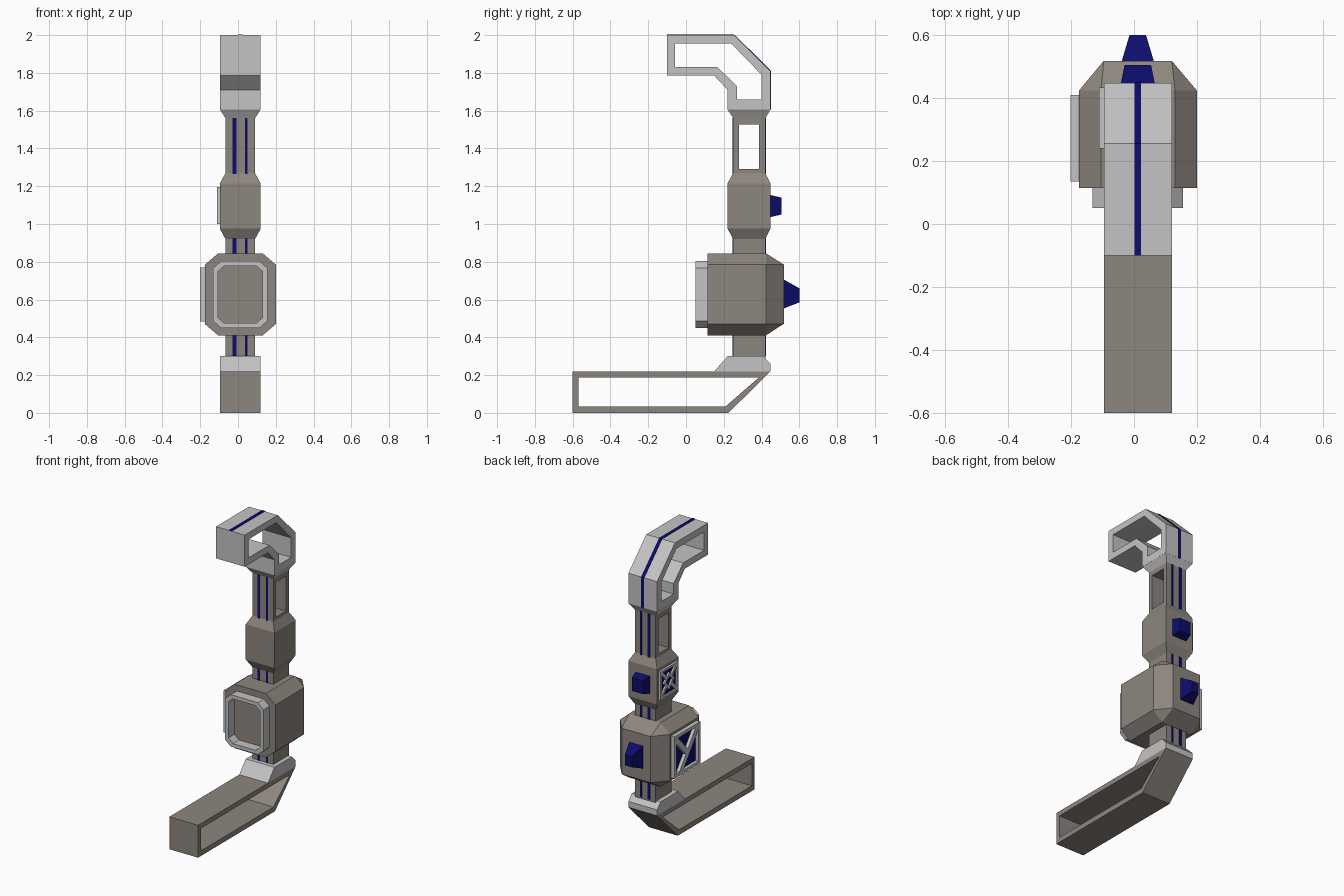
import bpy, bmesh, math
from mathutils import Vector

if "Cube" in bpy.data.objects:
    bpy.data.objects.remove(bpy.data.objects["Cube"], do_unlink=True)


def material(name, rgb):
    m = bpy.data.materials.new(name)
    m.use_nodes = True
    m.diffuse_color = (*rgb, 1)
    m.node_tree.nodes["Principled BSDF"].inputs["Base Color"].default_value = (*rgb, 1)
    return m


TAN = material("warm grey", (0.27, 0.24, 0.21))
GREY = material("light grey", (0.55, 0.55, 0.55))
BLUE = material("navy blue", (0.004, 0.004, 0.15))

MID = 0.012                      # centre line of the limb in x
ARM = (MID - 0.108, MID + 0.108)  # wide parts
POST = (MID - 0.078, MID + 0.078)  # narrow column
COL_Y = (0.25, 0.42)
WIDE_Y = (0.22, 0.447)


def finish(name, bm, mat):
    bmesh.ops.recalc_face_normals(bm, faces=bm.faces[:])
    me = bpy.data.meshes.new(name)
    bm.to_mesh(me)
    bm.free()
    me.materials.append(mat)
    ob = bpy.data.objects.new(name, me)
    bpy.context.collection.objects.link(ob)
    return ob


def place(axis, u, v, w):
    return (w, u, v) if axis == "x" else (u, w, v) if axis == "y" else (u, v, w)


def rect(u, v):
    return [(u[0], v[0]), (u[1], v[0]), (u[1], v[1]), (u[0], v[1])]


def octagon(u, v, cu, cv):
    return [(u[0] + cu, v[0]), (u[1] - cu, v[0]), (u[1], v[0] + cv), (u[1], v[1] - cv),
            (u[1] - cu, v[1]), (u[0] + cu, v[1]), (u[0], v[1] - cv), (u[0], v[0] + cv)]


def hull(name, axis, sections, mat):
    """Convex solid through outlines at given positions along an axis."""
    bm = bmesh.new()
    for w, outline in sections:
        for u, v in outline:
            bm.verts.new(place(axis, u, v, w))
    bmesh.ops.convex_hull(bm, input=bm.verts[:])
    bmesh.ops.dissolve_limit(bm, angle_limit=math.radians(1), verts=bm.verts[:], edges=bm.edges[:])
    return finish(name, bm, mat)


def box(name, x, y, z, mat):
    return hull(name, "z", [(z[0], rect(x, y)), (z[1], rect(x, y))], mat)


def ring(name, axis, outer, inner, span, mat):
    """Extruded frame between two outlines with matching corners."""
    bm = bmesh.new()
    loops = [[bm.verts.new(place(axis, u, v, w)) for u, v in pts]
             for pts, w in ((outer, span[0]), (outer, span[1]), (inner, span[1]), (inner, span[0]))]
    n = len(outer)
    for k in range(4):
        a, b = loops[k], loops[(k + 1) % 4]
        for i in range(n):
            j = (i + 1) % n
            bm.faces.new((a[i], a[j], b[j], b[i]))
    return finish(name, bm, mat)


def bar(name, p, q, width, span, mat):
    """Straight lattice bar lying in a side plane."""
    p, q = Vector(p), Vector(q)
    d = (q - p).normalized()
    side = Vector((-d.y, d.x)) * width / 2
    pts = [p + side, p - side, q - side, q + side]
    return hull(name, "x", [(span[0], pts), (span[1], pts)], mat)


# Foot frame and ankle
ring("foot_frame", "x", [(-0.6, 0), (0.225, 0), (0.447, 0.22), (-0.6, 0.22)],
     [(-0.57, 0.035), (0.21, 0.035), (0.385, 0.187), (-0.57, 0.187)], ARM, TAN)
ankle = [(0.15, 0.22), (0.447, 0.22), (0.447, 0.26), (0.41, 0.3), (0.22, 0.3)]
hull("ankle", "x", [(w, ankle) for w in ARM], GREY)

# Column with an open window at its top
box("column", POST, COL_Y, (0.29, 1.26), TAN)
ring("column_window", "x", rect(COL_Y, (1.26, 1.56)), rect((0.28, 0.387), (1.29, 1.527)), POST, TAN)
for x, half in ((-0.018, 0.01), (0.044, 0.007)):
    for label, y in (("front", COL_Y[0]), ("back", COL_Y[1])):
        box(label + "_column_stripe", (x - half, x + half), (y - 0.003, y + 0.003), (0.3, 1.56), BLUE)

# Middle collar
narrow, wide = rect(POST, COL_Y), rect(ARM, WIDE_Y)
hull("middle_collar", "z", [(0.92, narrow), (0.975, wide), (1.215, wide), (1.27, narrow)], TAN)

# Large housing with a chamfered back
housing = octagon((-0.175, 0.2), (0.41, 0.845), 0.07, 0.06)
hull("housing", "y", [(0.115, housing), (0.423, housing),
                      (0.518, rect(ARM, (0.472, 0.785)))], TAN)
ring("front_rim", "y", octagon((-0.132, 0.156), (0.45, 0.803), 0.042, 0.037),
     octagon((-0.107, 0.131), (0.475, 0.778), 0.034, 0.03), (0.05, 0.12), GREY)

# Blue knobs on the back
hull("large_knob", "y", [(0.51, rect((-0.041, 0.065), (0.55, 0.71))),
                         (0.6, rect((-0.014, 0.038), (0.585, 0.66)))], BLUE)
hull("small_knob", "y", [(0.44, rect((-0.043, 0.067), (1.035, 1.155))),
                         (0.505, rect((-0.03, 0.054), (1.05, 1.14)))], BLUE)

# Large side panel: frame, backing and branching bars
y, z, span = (0.135, 0.41), (0.485, 0.77), (-0.202, -0.172)
ring("large_panel_frame", "x", rect(y, z), rect((0.157, 0.388), (0.507, 0.748)), span, GREY)
box("large_panel_backing", (-0.18, -0.17), (0.15, 0.395), (0.5, 0.755), BLUE)
bar("large_panel_slash", (0.16, 0.75), (0.345, 0.5), 0.036, span, GREY)
bar("large_panel_branch", (0.39, 0.74), (0.27, 0.61), 0.036, span, GREY)

# Small side panel: frame, backing, diamond and corner bars
y, z, span = (0.24, 0.433), (1.0, 1.195), (-0.111, -0.09)
ring("small_panel_frame", "x", rect(y, z), rect((0.255, 0.418), (1.015, 1.18)), span, GREY)
box("small_panel_backing", (-0.1, -0.09), (0.25, 0.423), (1.01, 1.185), BLUE)
cy, cz = sum(y) / 2, sum(z) / 2


def diamond(r):
    return [(cy - r, cz), (cy, cz - r), (cy + r, cz), (cy, cz + r)]


ring("small_panel_diamond", "x", diamond(0.058), diamond(0.034), span, GREY)
for sy in (-1, 1):
    for sz in (-1, 1):
        bar("small_panel_bar", (cy + sy * 0.025, cz + sz * 0.025),
            (cy + sy * 0.086, cz + sz * 0.087), 0.02, span, GREY)

# Hook frame with its tapered neck
hook = [(-0.1, 2), (0.255, 2), (0.447, 1.81), (0.447, 1.605),
        (0.22, 1.605), (0.22, 1.71), (0.15, 1.785), (-0.1, 1.785)]
opening = [(-0.058, 1.955), (0.24, 1.955), (0.4, 1.79), (0.4, 1.658),
           (0.27, 1.658), (0.27, 1.73), (0.167, 1.83), (-0.058, 1.83)]
ring("hook_frame", "x", hook, opening, ARM, GREY)
hull("hook_neck", "z", [(1.56, narrow), (1.606, wide)], GREY)

# Stripe over the top and back of the hook
for p, q in zip(hook[:3], hook[1:4]):
    bar("hook_stripe", p, q, 0.006, (0.001, 0.023), BLUE)
